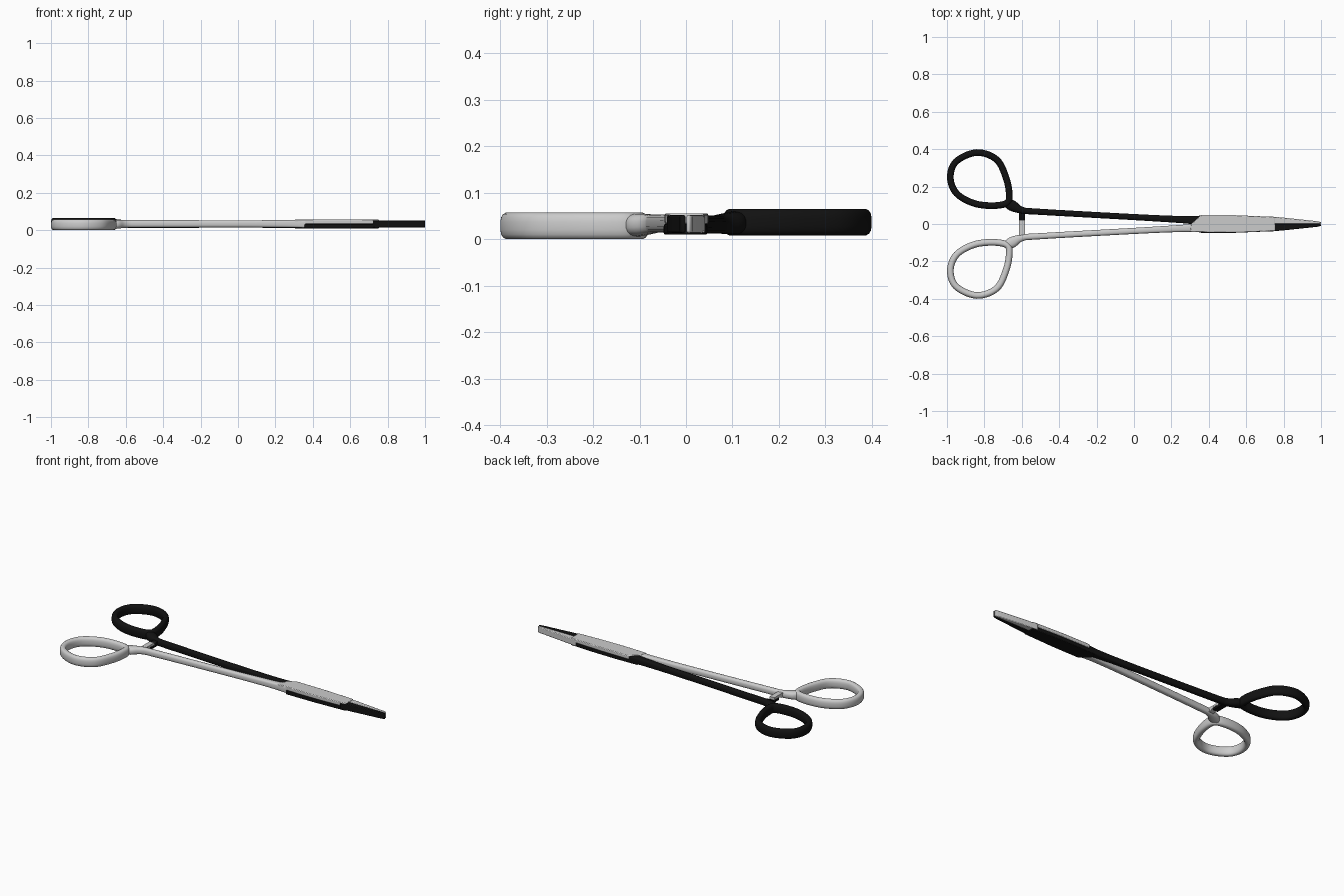
import bpy, bmesh, math
from mathutils import Vector, Matrix

if "Cube" in bpy.data.objects:
    bpy.data.objects.remove(bpy.data.objects["Cube"])

black = bpy.data.materials.new("black_finish")
black.diffuse_color = (0.006, 0.006, 0.006, 1)
black.use_nodes = True
black.node_tree.nodes["Principled BSDF"].inputs["Base Color"].default_value = black.diffuse_color
# The second half is the first one turned 180 degrees about the long axis
TURN = Matrix.Translation((0, 0, 0.066)) @ Matrix.Rotation(math.pi, 4, 'X')


def finish(bm, name, bevel=0, angle=40):
    """Make a grey object and its turned black twin."""
    bmesh.ops.recalc_face_normals(bm, faces=bm.faces)
    for prefix in ("grey", "black"):
        me = bpy.data.meshes.new(f"{prefix}_{name}")
        bm.to_mesh(me)
        ob = bpy.data.objects.new(f"{prefix}_{name}", me)
        bpy.context.collection.objects.link(ob)
        if prefix == "black":
            me.transform(TURN)
            me.materials.append(black)
        if bevel:
            m = ob.modifiers.new("bevel", 'BEVEL')
            m.width, m.segments, m.limit_method = bevel, 2, 'ANGLE'
        bpy.ops.object.select_all(action='DESELECT')
        ob.select_set(True)
        bpy.context.view_layer.objects.active = ob
        bpy.ops.object.shade_smooth_by_angle(angle=math.radians(angle))
    bm.free()


def smooth(pts, steps, closed):
    """Catmull-Rom through points of any dimension."""
    n, out = len(pts), []
    for i in range(n if closed else n - 1):
        ids = [i - 1, i, i + 1, i + 2]
        ids = [j % n if closed else min(max(j, 0), n - 1) for j in ids]
        a, b, c, d = (pts[j] for j in ids)
        for s in range(steps):
            t = s / steps
            out.append([0.5 * (2 * q + (r - p) * t + (2 * p - 5 * q + 4 * r - u) * t * t
                               + (3 * q - p - 3 * r + u) * t ** 3)
                        for p, q, r, u in zip(a, b, c, d)])
    if not closed:
        out.append(list(pts[-1]))
    return out


def loft(name, pts, steps, closed, sides=16):
    """Sweep rounded sections: x, y, z, half width, half height, roundness, slant."""
    bm = bmesh.new()
    path = smooth(pts, steps, closed)
    n, rings = len(path), []
    for i, (x, y, z, w, h, e, slant) in enumerate(path):
        a = path[(i - 1) % n] if closed or i else path[0]
        b = path[(i + 1) % n] if closed or i < n - 1 else path[-1]
        t = Vector((b[0] - a[0], b[1] - a[1], 0)).normalized()
        nrm = Vector((-t.y, t.x, 0))
        ring = []
        for k in range(sides):
            ang = math.tau * (k + 0.5) / sides
            c, s = math.cos(ang), math.sin(ang)
            u = w * math.copysign(abs(c) ** e, c)
            v = h * math.copysign(abs(s) ** e, s)
            ring.append(bm.verts.new(Vector((x, y, z + v)) + nrm * u - t * slant * u))
        rings.append(ring)
    for i in range(n if closed else n - 1):
        r, q = rings[i], rings[(i + 1) % n]
        for k in range(sides):
            j = (k + 1) % sides
            bm.faces.new((r[k], r[j], q[j], q[k]))
    if not closed:
        bm.faces.new(rings[0])
        bm.faces.new(rings[-1])
    finish(bm, name)


def prism(name, outline, depth, bevel):
    """Extrude a closed 3D outline along a vector."""
    bm = bmesh.new()
    face = bm.faces.new([bm.verts.new(p) for p in outline])
    new = bmesh.ops.extrude_face_region(bm, geom=[face])["geom"]
    bmesh.ops.translate(bm, vec=depth,
                        verts=[g for g in new if isinstance(g, bmesh.types.BMVert)])
    finish(bm, name, bevel, 30)


# Finger ring
ring = [(-.982, -.25), (-.95, -.335), (-.84, -.382), (-.735, -.345), (-.685, -.25),
        (-.667, -.16), (-.68, -.112), (-.76, -.098), (-.86, -.112), (-.95, -.165)]
loft("finger_ring", [(x, y, .029, .018, .029, .75, 0) for x, y in ring], 7, True)

# Shank: flared root at the ring, long taper, squared slanted end at the joint
loft("shank", [(-.69, -.112, .030, .016, .025, .8, 0),
               (-.655, -.100, .031, .030, .024, .8, 0),
               (-.60, -.074, .033, .019, .021, .8, 0),
               (-.50, -.065, .034, .0165, .020, .75, 0),
               (0, -.037, .034, .0165, .019, .7, 0),
               (.25, -.024, .034, .019, .020, .55, .4),
               (.335, -.022, .034, .023, .021, .35, 1.1)], 5, False)

# Half-thickness joint plate
plate = [(.30, -.042), (.305, .0), (.36, .048), (.54, .047), (.755, .038),
         (.755, -.037), (.60, -.044), (.45, -.046)]
prism("joint_plate", [(x, y, .033) for x, y in plate], (0, 0, .023), .004)

# Full-thickness tapered jaw
jaw = [(.72, .001), (.72, .041), (.80, .034), (.98, .015), (1.0, .010), (1.0, .001)]
prism("jaw", [(x, y, .014) for x, y in jaw], (0, 0, .038), .004)

# Ratchet arm with teeth on the inner face
arm = [(-.615, -.075, .048), (-.615, .022, .048), (-.615, .022, .032)]
for i in range(3):
    y = .014 - i * .012
    arm += [(-.615, y, .032), (-.615, y - .004, .037)]
arm += [(-.615, -.026, .032), (-.615, -.045, .022), (-.615, -.075, .022)]
prism("ratchet_arm", arm, (.032, 0, 0), 0)
